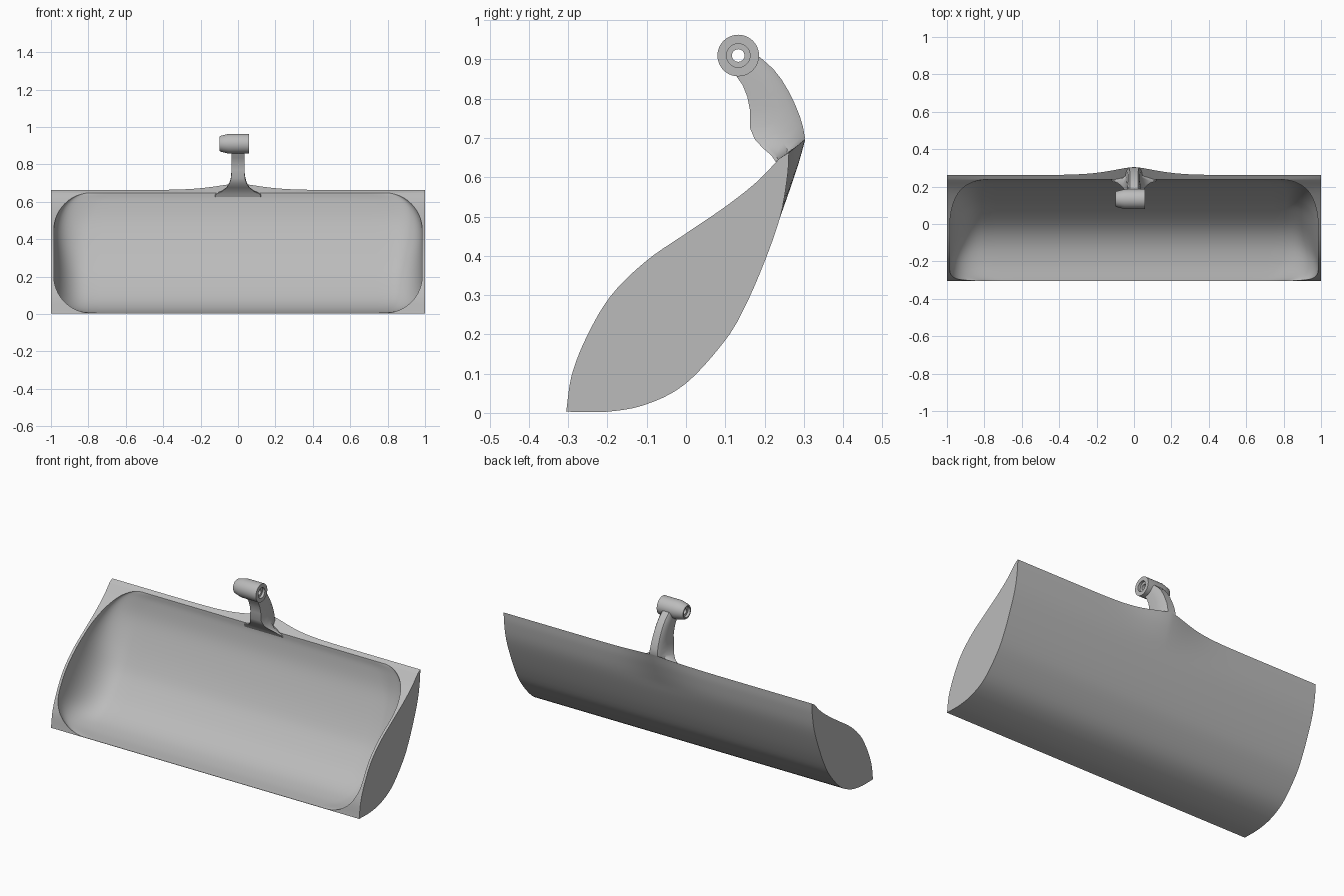
import bpy, bmesh, math
from mathutils import Vector

cube = bpy.data.objects.get("Cube")
if cube:
    bpy.data.objects.remove(cube, do_unlink=True)

steel = bpy.data.materials.new("grey_steel")
steel.use_nodes = True
GREY = (0.5, 0.5, 0.5, 1)
steel.diffuse_color = GREY
steel.node_tree.nodes["Principled BSDF"].inputs["Base Color"].default_value = GREY


def finish(name, bm, angle=35):
    bmesh.ops.remove_doubles(bm, verts=bm.verts, dist=1e-5)
    bmesh.ops.recalc_face_normals(bm, faces=bm.faces)
    me = bpy.data.meshes.new(name)
    bm.to_mesh(me)
    bm.free()
    ob = bpy.data.objects.new(name, me)
    me.materials.append(steel)
    bpy.context.collection.objects.link(ob)
    bpy.ops.object.select_all(action='DESELECT')
    ob.select_set(True)
    bpy.context.view_layer.objects.active = ob
    bpy.ops.object.shade_smooth_by_angle(angle=math.radians(angle))
    return ob


def spline(points, sub=16):
    """Dense Catmull-Rom curve, returned as a function of arc length 0..1."""
    p = [Vector(q) for q in points]
    p = [2 * p[0] - p[1]] + p + [2 * p[-1] - p[-2]]
    pts = []
    for a, b, c, d in zip(p, p[1:], p[2:], p[3:]):
        for k in range(sub):
            t = k / sub
            pts.append(0.5 * (2 * b + (c - a) * t + (2 * a - 5 * b + 4 * c - d) * t * t
                              + (3 * b - a - 3 * c + d) * t ** 3))
    pts.append(p[-2])
    acc = [0]
    for a, b in zip(pts, pts[1:]):
        acc.append(acc[-1] + (b - a).length)

    def at(v):
        s = v * acc[-1]
        for i in range(len(pts) - 1):
            if s <= acc[i + 1]:
                return pts[i].lerp(pts[i + 1], (s - acc[i]) / (acc[i + 1] - acc[i]))
        return pts[-1].copy()
    return at


def strip(bm, a, b, close=False):
    n = len(a)
    for i in range(n if close else n - 1):
        j = (i + 1) % n
        bm.faces.new((a[i], a[j], b[j], b[i]))


# --- Bucket: side profiles as (y, z), from the cutting lip to the top rim ---
side_edge = spline([(-.305, .005), (-.29, .1), (-.25, .2), (-.19, .3), (-.1, .388),
                    (0, .457), (.1, .525), (.18, .588), (.238, .648)])
back = spline([(-.305, .003), (-.2, .003), (-.1, .022), (0, .075), (.1, .185), (.15, .27),
               (.2, .385), (.24, .5), (.258, .6), (.262, .663)])
inner = spline([(-.305, .005), (-.2, .009), (-.1, .031), (-.01, .085), (.088, .195), (.137, .28),
                (.185, .392), (.222, .5), (.238, .6), (.238, .648)])

ROWS, FILLET, CENTRE = 44, 10, 16
CORNER, WALL, FILLET_R = .2, .985, .17
bm = bmesh.new()
inside, outside = [], []
for r in range(ROWS + 1):
    v = .5 - .5 * math.cos(math.pi * r / ROWS)
    f, b, n = side_edge(v), back(v), inner(v)
    # rounded opening: half-width shrinks towards the lip and the rim
    d = max(0, min(f.y - .005, .648 - f.y, CORNER))
    half = WALL - CORNER * (1 - math.sqrt(1 - ((CORNER - d) / CORNER) ** 2))
    # columns for the right half: centre, fillet, end wall, each (x, depth)
    cols = [((half - FILLET_R) * (k / CENTRE) ** 1.5, 1) for k in range(CENTRE)]
    for k in range(FILLET + 1):
        a = math.pi / 2 * k / FILLET
        cols.append((half - FILLET_R * (1 - math.sin(a)), math.cos(a) ** .85 if k < FILLET else 0))
    cols.append((1, 0))
    cols = [(-x, w) for x, w in cols[:0:-1]] + cols
    row_in, row_out = [], []
    for x, w in cols:
        p = f.lerp(n, w)
        row_in.append(bm.verts.new((x, p.x, p.y)))
        # swelling of the back behind the bracket
        swell = math.exp(-(abs(x) / .17) ** 1.6) * max(0, (b.y - .5) / .163) ** 1.2
        row_out.append(bm.verts.new((x, b.x + .042 * swell, b.y + .034 * swell)))
    inside.append(row_in)
    outside.append(row_out)
for grid in (inside, outside):
    for a, b in zip(grid, grid[1:]):
        strip(bm, a, b)
strip(bm, inside[-1], outside[-1])
strip(bm, inside[0], outside[0])
for end in (0, -1):
    strip(bm, [row[end] for row in inside], [row[end] for row in outside])
finish("bucket", bm)

# --- Bracket arm: sections (front y, front z, back y, back z, front half-width, back half-width) ---
sections = [(.236, .625, .262, .640, .122, .06),
            (.228, .640, .285, .668, .118, .045),
            (.218, .655, .298, .685, .085, .040),
            (.195, .675, .303, .700, .060, .037),
            (.175, .697, .298, .728, .046, .035),
            (.163, .725, .290, .755, .037, .033),
            (.163, .770, .277, .787, .034, .032),
            (.156, .805, .262, .818, .034, .031),
            (.144, .835, .244, .848, .034, .030),
            (.125, .862, .222, .876, .034, .030),
            (.118, .880, .187, .907, .034, .030)]
bm = bmesh.new()
rings = []
for fy, fz, by, bz, fw, bw in sections:
    ring = []
    for t, w in ((0, fw), (.12, fw * 1.02), (.5, min(fw, .04) * .9 + fw * .1), (.85, bw), (1, bw * .7)):
        ring.append((w, fy + (by - fy) * t, fz + (bz - fz) * t))
    ring += [(-x, y, z) for x, y, z in reversed(ring)]
    rings.append([bm.verts.new(c) for c in ring])
for a, b in zip(rings, rings[1:]):
    strip(bm, a, b, True)
bm.faces.new(rings[0])
bm.faces.new(rings[-1])
finish("bracket_arm", bm, 40)

# --- Pivot boss: turned sleeve with a counterbored through hole, as (x, radius) ---
profile = [(-.1, .03), (-.1, .037), (-.094, .042), (-.05, .053), (.06, .053), (.06, .03),
           (.045, .03), (.045, .016), (-.085, .016), (-.085, .03)]
bm = bmesh.new()
SIDES = 40
rings = []
for s in range(SIDES):
    a = 2 * math.pi * s / SIDES
    rings.append([bm.verts.new((x, .133 + r * math.cos(a), .91 + r * math.sin(a))) for x, r in profile])
for s in range(SIDES):
    strip(bm, rings[s], rings[(s + 1) % SIDES], True)
finish("pivot_boss", bm, 30)
